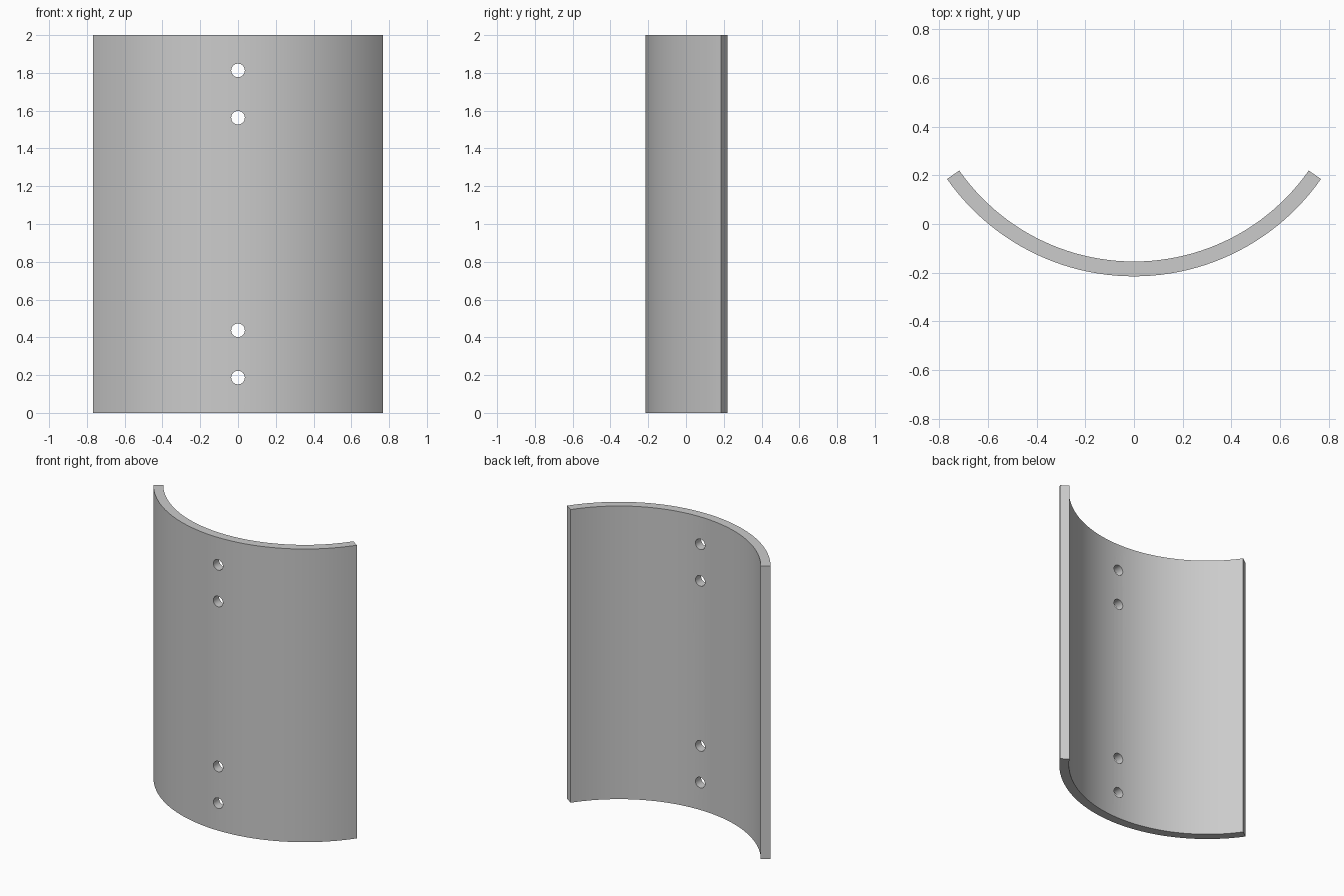
import bpy, bmesh
from math import sin, cos, radians, pi

cube = bpy.data.objects.get("Cube")
if cube:
    bpy.data.objects.remove(cube, do_unlink=True)

OUTER, INNER = 0.937, 0.876     # shell radii
AXIS_Y = 0.722                  # centre line of the arc
HALF_ANGLE = radians(55)
HEIGHT = 2.0
SEGMENTS = 48
HOLE_RADIUS = 0.036
HOLE_OFFSETS = (0.187, 0.437)   # distance from each end

grey = bpy.data.materials.new("plain_grey")
grey.use_nodes = True
colour = (0.6, 0.6, 0.6, 1)
grey.diffuse_color = colour
grey.node_tree.nodes["Principled BSDF"].inputs["Base Color"].default_value = colour


def arc(radius):
    angles = [HALF_ANGLE * (2 * i / SEGMENTS - 1) for i in range(SEGMENTS + 1)]
    return [(radius * sin(a), AXIS_Y - radius * cos(a), 0) for a in angles]


# Curved plate: arc-shaped profile extruded upwards
bm = bmesh.new()
profile = arc(OUTER) + arc(INNER)[::-1]
base = bm.faces.new([bm.verts.new(p) for p in profile])
top = bmesh.ops.extrude_face_region(bm, geom=[base])["geom"]
bmesh.ops.translate(bm, vec=(0, 0, HEIGHT),
                    verts=[v for v in top if isinstance(v, bmesh.types.BMVert)])
bmesh.ops.recalc_face_normals(bm, faces=bm.faces)
mesh = bpy.data.meshes.new("curved_plate")
bm.to_mesh(mesh)
bm.free()
mesh.materials.append(grey)
plate = bpy.data.objects.new("curved_plate", mesh)
bpy.context.collection.objects.link(plate)

# Mounting holes: a mirrored pair at each end
for offset in HOLE_OFFSETS:
    for z in (offset, HEIGHT - offset):
        bpy.ops.mesh.primitive_cylinder_add(
            vertices=32, radius=HOLE_RADIUS, depth=0.3,
            location=(0, AXIS_Y - (OUTER + INNER) / 2, z), rotation=(pi / 2, 0, 0))
        cutter = bpy.context.object
        cutter.name = "hole_cutter"
        cutter.hide_render = True
        cutter.data.materials.append(grey)
        bpy.context.view_layer.objects.active = plate
        cut = plate.modifiers.new("hole", 'BOOLEAN')
        cut.operation = 'DIFFERENCE'
        cut.solver = 'EXACT'
        cut.object = cutter
        bpy.ops.object.modifier_apply(modifier=cut.name)
        bpy.data.objects.remove(cutter, do_unlink=True)

# Smooth curved faces, crisp rims
bpy.ops.object.select_all(action='DESELECT')
plate.select_set(True)
bpy.context.view_layer.objects.active = plate
bpy.ops.object.shade_smooth_by_angle(angle=radians(30))
